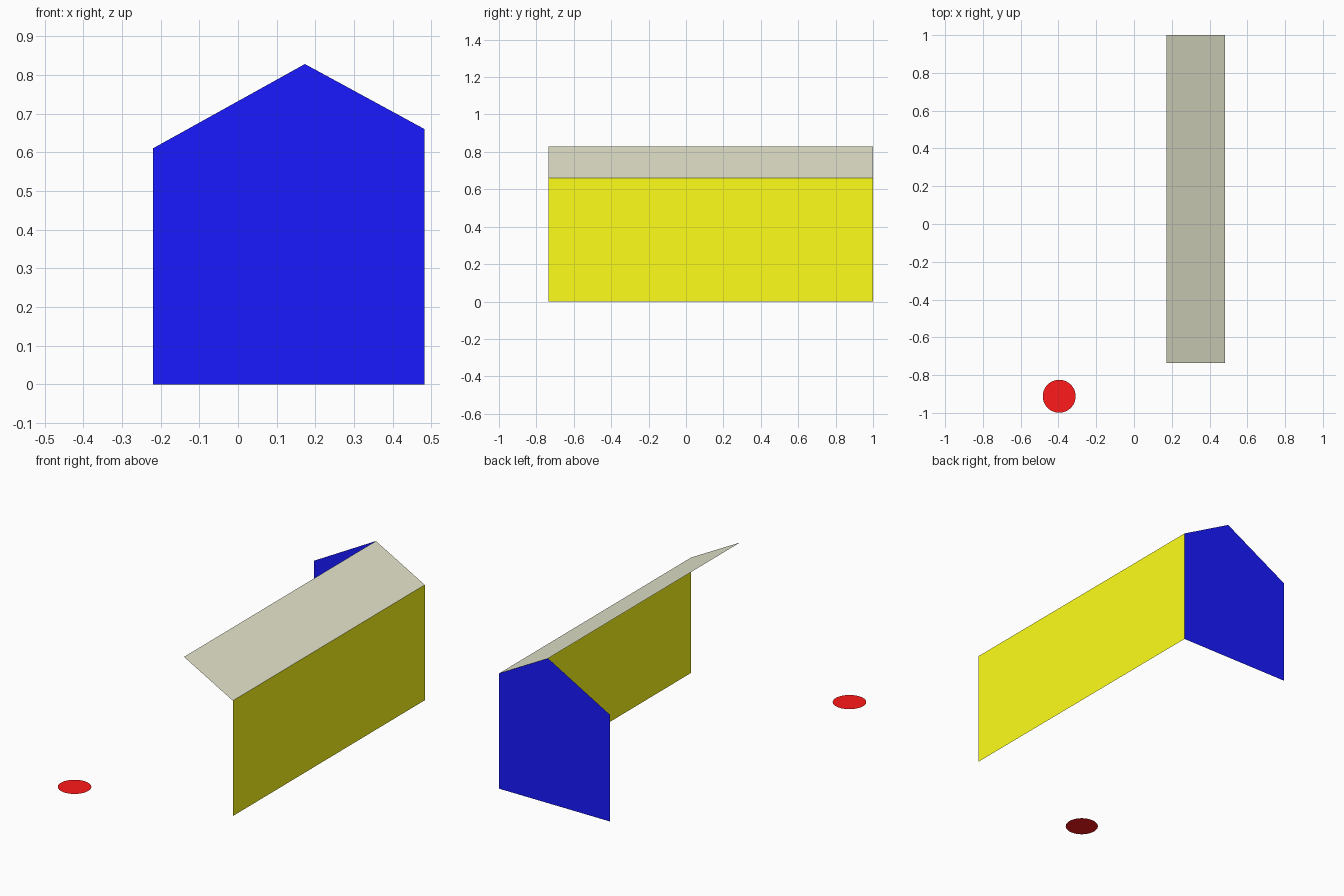
import bpy, bmesh, math

if "Cube" in bpy.data.objects:
    bpy.data.objects.remove(bpy.data.objects["Cube"])

FRONT, BACK = -0.735, 1.0            # y extent of the long panels
LEFT, RIDGE, RIGHT = (-0.22, 0.61), (0.173, 0.828), (0.482, 0.66)  # x, z of gable


def paint(obj, rgb):
    mat = bpy.data.materials.new(obj.name + "_paint")
    mat.diffuse_color = (*rgb, 1)
    mat.use_nodes = True
    mat.node_tree.nodes["Principled BSDF"].inputs["Base Color"].default_value = mat.diffuse_color
    obj.data.materials.append(mat)


def panel(name, points, rgb):
    """Single flat face through the given points."""
    mesh = bpy.data.meshes.new(name)
    mesh.from_pydata(points, [], [range(len(points))])
    obj = bpy.data.objects.new(name, mesh)
    bpy.context.collection.objects.link(obj)
    paint(obj, rgb)


def extrude_y(name, a, b, rgb):
    """Flat panel swept along y from profile edge a-b (x, z)."""
    panel(name, [(a[0], FRONT, a[1]), (a[0], BACK, a[1]),
                 (b[0], BACK, b[1]), (b[0], FRONT, b[1])][::-1], rgb)


# Right wall and the roof slope above it
extrude_y("side_wall", RIGHT, (RIGHT[0], 0), (1, 1, 0.01))
extrude_y("roof_slope", RIDGE, RIGHT, (0.8, 0.8, 0.62))

# Gable wall at the back
gable = [(LEFT[0], 0), LEFT, RIDGE, RIGHT, (RIGHT[0], 0)]
panel("gable_wall", [(x, BACK, z) for x, z in gable], (0.01, 0.01, 1))

# Round disc lying on the ground
bpy.ops.mesh.primitive_circle_add(vertices=64, radius=0.087, fill_type='NGON',
                                  location=(-0.396, -0.912, 0))
disc = bpy.context.object
disc.name = "ground_disc"
paint(disc, (1, 0.01, 0.01))
